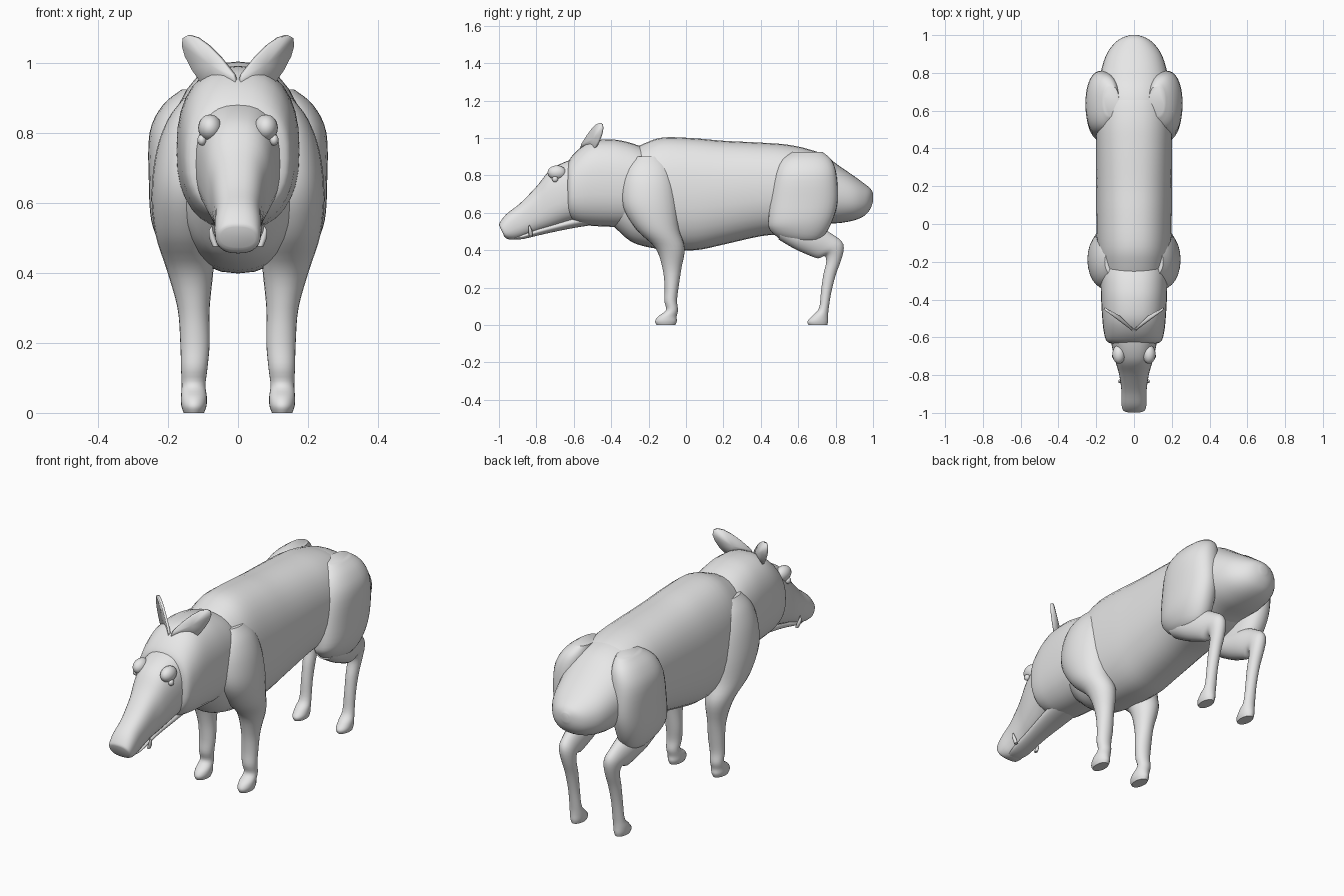
import bpy, bmesh, math
from mathutils import Vector

grey = bpy.data.materials.new("light grey")
grey.diffuse_color = (0.8, 0.8, 0.8, 1)


def finish(name, bm, mirror=False):
    bmesh.ops.recalc_face_normals(bm, faces=bm.faces)
    me = bpy.data.meshes.new(name)
    bm.to_mesh(me)
    bm.free()
    me.materials.append(grey)
    ob = bpy.data.objects.new(name, me)
    bpy.context.collection.objects.link(ob)
    if mirror:
        ob.modifiers.new("Mirror", 'MIRROR').use_mirror_merge = False
    bpy.ops.object.select_all(action='DESELECT')
    ob.select_set(True)
    bpy.context.view_layer.objects.active = ob
    bpy.ops.object.shade_smooth_by_angle(angle=math.radians(45))
    return ob


def spline(rows, steps):
    """Catmull-Rom interpolation of the ring parameters."""
    out = []
    for i in range(len(rows) - 1):
        p0, p1, p2, p3 = rows[max(i - 1, 0)], rows[i], rows[i + 1], rows[min(i + 2, len(rows) - 1)]
        for s in range(steps):
            t = s / steps
            out.append([0.5 * (2 * b + (c - a) * t + (2 * a - 5 * b + 4 * c - d) * t * t
                               + (3 * b - a - 3 * c + d) * t ** 3)
                        for a, b, c, d in zip(p0, p1, p2, p3)])
    return out + [list(rows[-1])]


def loft(name, rings, mirror=False, n=32, power=2.0, steps=4):
    """Ring: x, y, z, half width, half depth, tilt (0 = level, 90 = upright)."""
    bm = bmesh.new()
    loops = []
    for x, y, z, rx, r, tilt in spline(rings, steps):
        ca, sa = math.cos(math.radians(tilt)), math.sin(math.radians(tilt))
        loop = []
        for k in range(n):
            a = 2 * math.pi * k / n
            c, s = math.cos(a), math.sin(a)
            u = math.copysign(abs(c) ** (2 / power), c) * rx
            v = math.copysign(abs(s) ** (2 / power), s) * r
            loop.append(bm.verts.new((x + u, y + v * ca, z + v * sa)))
        loops.append(loop)
    for a, b in zip(loops, loops[1:]):
        for k in range(n):
            bm.faces.new((a[k], a[(k + 1) % n], b[(k + 1) % n], b[k]))
    bm.faces.new(loops[0])
    bm.faces.new(loops[-1])
    return finish(name, bm, mirror)


def trunk(name, rows, **kw):
    """Row: y, top z, bottom z, half width, optional tilt."""
    return loft(name, [(0, r[0], (r[1] + r[2]) / 2, r[3], (r[1] - r[2]) / 2,
                        r[4] if len(r) > 4 else 90) for r in rows], **kw)


def ball(name, centre, radii):
    bm = bmesh.new()
    bmesh.ops.create_uvsphere(bm, u_segments=20, v_segments=12, radius=1)
    for v in bm.verts:
        v.co = Vector([c + p * r for c, p, r in zip(centre, v.co, radii)])
    return finish(name, bm, True)


# Torso and rump
trunk("torso", [(-.42, .82, .55, .08), (-.38, .87, .52, .125), (-.30, .93, .45, .165),
                (-.22, .972, .42, .182), (-.12, 1.003, .405, .195), (.05, .998, .40, .2),
                (.2, .985, .43, .2), (.4, .975, .475, .2), (.55, .963, .49, .2),
                (.68, .93, .53, .18), (.78, .86, .6, .12)], power=2.3)
trunk("rump", [(.45, .93, .52, .17), (.6, .947, .52, .195), (.72, .918, .54, .19),
               (.82, .85, .545, .172), (.9, .795, .56, .145), (.955, .755, .585, .105),
               (.985, .73, .62, .065), (1.0, .705, .66, .02)], power=2.2)

# Neck and cheeks
trunk("neck", [(-.635, .85, .60, .11), (-.62, .89, .565, .145), (-.57, .943, .54, .16),
               (-.5, .983, .53, .168), (-.4, .992, .525, .174), (-.32, .98, .525, .176),
               (-.25, .958, .54, .172), (-.18, .93, .57, .15)], power=2.4)

# Snout and lower jaw
trunk("snout", [(-.985, .535, .47, .05, 115), (-.975, .552, .455, .062, 115),
                (-.94, .595, .453, .067, 108), (-.88, .65, .468, .067, 95),
                (-.8, .74, .495, .078), (-.74, .815, .512, .095), (-.69, .852, .528, .108),
                (-.62, .882, .55, .122), (-.55, .90, .56, .13)], power=2.5)
trunk("lower_jaw", [(-.92, .47, .457, .035), (-.87, .49, .46, .05), (-.75, .535, .488, .056),
                    (-.62, .575, .515, .07), (-.5, .61, .535, .08)])

# Brows, eyes and tusks
ball("brow", (.08, -.69, .815), (.034, .05, .038))
ball("eye", (.103, -.70, .78), (.013, .016, .016))
loft("tusk", [(.064, -.83, .475, .008, .01, 0), (.073, -.832, .50, .009, .01, 0),
              (.077, -.836, .52, .006, .007, 0), (.075, -.838, .535, .001, .001, 0)],
     True, n=12)

# Ears: leaf-shaped, slightly cupped plates
outline = [(.004, .945), (.012, .968), (.05, 1.015), (.085, 1.05), (.115, 1.072), (.14, 1.08),
           (.155, 1.072), (.158, 1.05), (.15, 1.02), (.13, .98), (.105, .945), (.06, .92)]
bm = bmesh.new()
rim = [bm.verts.new((x, -.565 + .75 * x, z)) for x, z in outline]
mid = bm.verts.new((.076, -.492, .995))
for a, b in zip(rim, rim[1:] + rim[:1]):
    bm.faces.new((a, b, mid))
ear = finish("ear", bm, True)
sol = ear.modifiers.new("Thickness", 'SOLIDIFY')
sol.thickness = .012
sol.offset = 0

# Front legs with shoulders and hooves
loft("front_leg", [(.115, -.2, .90, .04, .07, 0), (.135, -.2, .84, .065, .115, 0),
                   (.148, -.2, .75, .085, .14, 0), (.155, -.19, .63, .092, .145, 0),
                   (.15, -.15, .51, .086, .115, 0), (.137, -.085, .41, .067, .078, 0),
                   (.127, -.075, .30, .046, .05, 0), (.123, -.077, .2, .042, .037, 0),
                   (.125, -.082, .13, .038, .034, 0), (.127, -.075, .08, .034, .032, 0),
                   (.126, -.1, .045, .037, .05, 0), (.126, -.107, .02, .036, .058, 0),
                   (.126, -.107, .0, .029, .05, 0)], True, n=24)

# Haunches
loft("haunch", [(.12, .65, .925, .04, .08, 0), (.145, .645, .88, .07, .135, 0),
                (.165, .64, .80, .088, .165, 0), (.17, .63, .66, .085, .18, 0),
                (.168, .61, .55, .08, .17, 0), (.155, .585, .48, .065, .135, -10),
                (.145, .57, .445, .035, .07, -12)], True, power=2.3)

# Hind legs with hocks and hooves
loft("hind_leg", [(.145, .51, .505, .06, .05, 72), (.145, .60, .475, .062, .07, 72),
                  (.14, .68, .45, .056, .08, 68), (.135, .745, .42, .046, .075, 58),
                  (.13, .79, .40, .04, .06, 32), (.126, .79, .345, .034, .04, 5),
                  (.125, .768, .27, .03, .034, 3), (.125, .75, .18, .028, .028, 0),
                  (.125, .737, .09, .03, .026, 0), (.126, .718, .05, .035, .042, 0),
                  (.126, .705, .02, .035, .055, 0), (.126, .705, .0, .029, .05, 0)], True, n=24)
